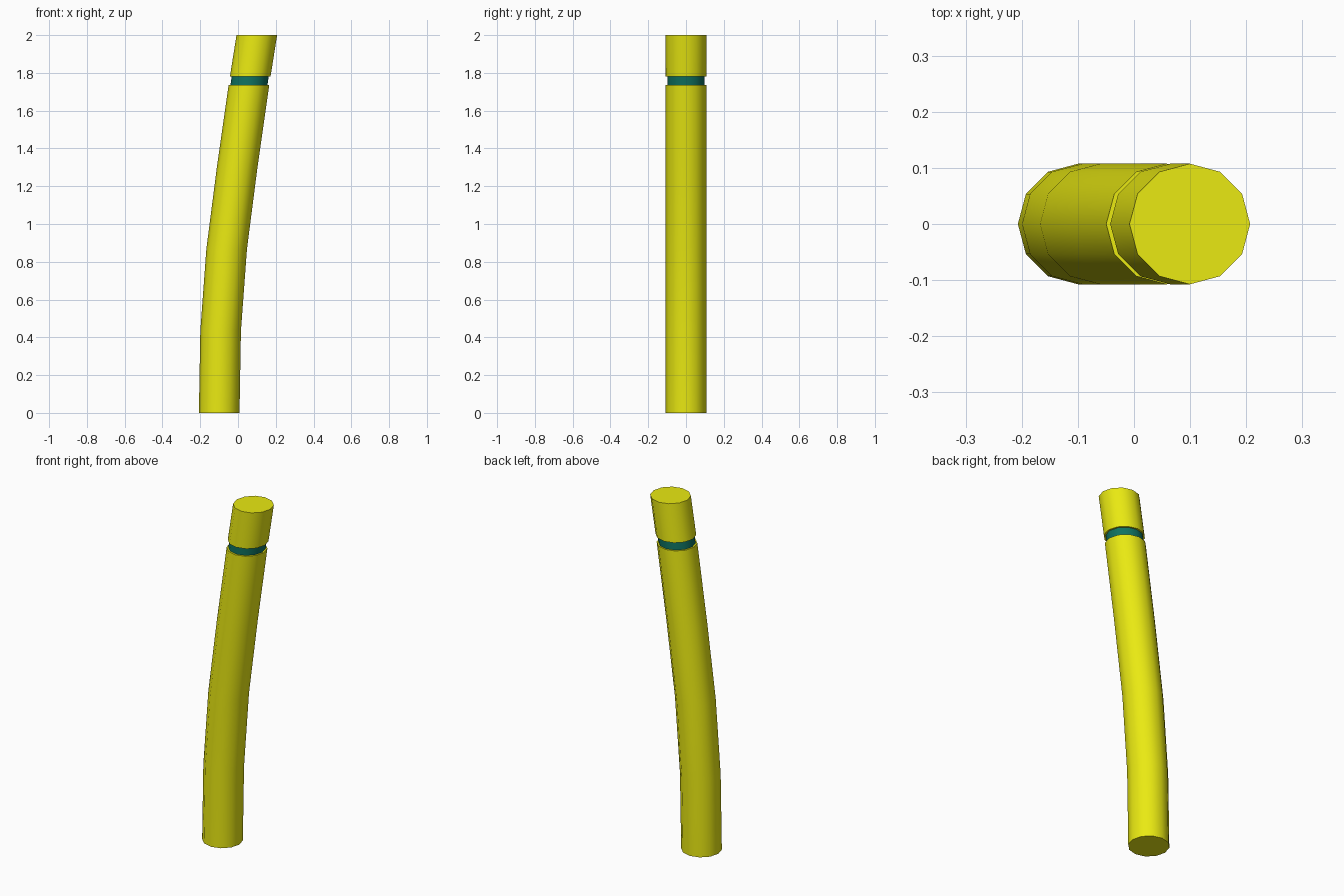
import bpy, bmesh
from math import sin, cos, tau, radians

if "Cube" in bpy.data.objects:
    bpy.data.objects.remove(bpy.data.objects["Cube"])

SIDES = 12


def material(name, color):
    mat = bpy.data.materials.new(name)
    mat.diffuse_color = color
    mat.use_nodes = True
    mat.node_tree.nodes["Principled BSDF"].inputs["Base Color"].default_value = mat.diffuse_color
    return mat


def bent_tube(name, rings, radius, mat):
    """Capped tube through horizontal rings given as (centre x, z)."""
    bm = bmesh.new()
    loops = [[bm.verts.new((x + radius * cos(tau * i / SIDES),
                            radius * sin(tau * i / SIDES), z))
              for i in range(SIDES)] for x, z in rings]
    for low, high in zip(loops, loops[1:]):
        for i in range(SIDES):
            j = (i + 1) % SIDES
            bm.faces.new((low[i], low[j], high[j], high[i]))
    bm.faces.new(loops[0][::-1])
    bm.faces.new(loops[-1])
    mesh = bpy.data.meshes.new(name)
    bm.to_mesh(mesh)
    bm.free()
    obj = bpy.data.objects.new(name, mesh)
    bpy.context.collection.objects.link(obj)
    mesh.materials.append(mat)
    # smooth sides, sharp cap rims
    bpy.ops.object.select_all(action='DESELECT')
    obj.select_set(True)
    bpy.context.view_layer.objects.active = obj
    bpy.ops.object.shade_smooth_by_angle(angle=radians(40))
    return obj


yellow = material("yellow", (0.82, 0.82, 0.006, 1))
teal = material("teal", (0.005, 0.17, 0.12, 1))

# Long curved lower stem
bent_tube("lower_stem", [(-0.0995, 0), (-0.092, 0.434), (-0.06, 0.868),
                         (-0.004, 1.303), (0.058, 1.737)], 0.1075, yellow)
# Recessed dark band between the two stem pieces
bent_tube("recessed_band", [(0.057, 1.73), (0.066, 1.79)], 0.098, teal)
# Short leaning upper piece
bent_tube("upper_stem", [(0.065, 1.782), (0.0995, 2.0)], 0.1075, yellow)
